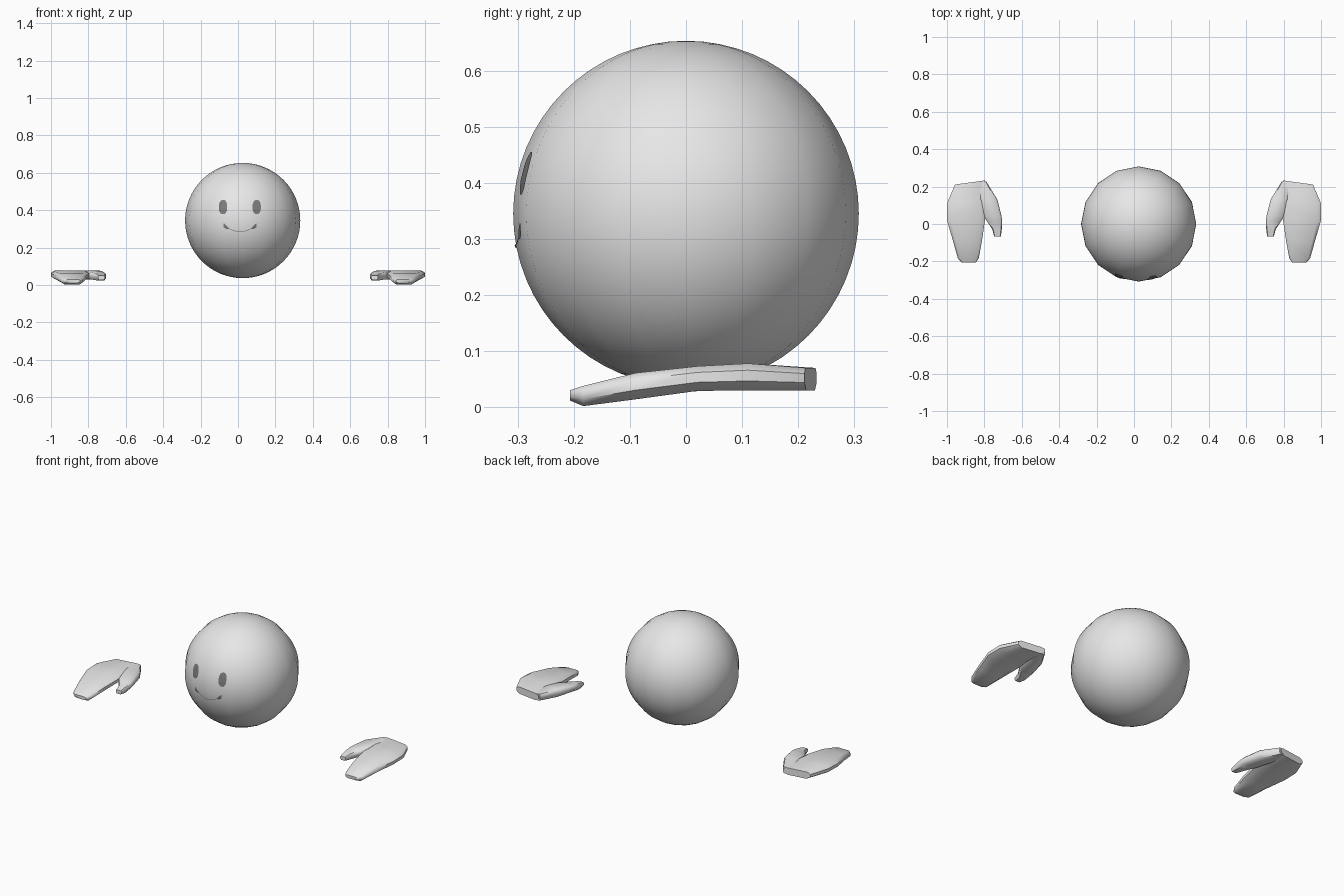
import bpy, bmesh, math
from mathutils import Vector
from mathutils.bvhtree import BVHTree

if "Cube" in bpy.data.objects:
    bpy.data.objects.remove(bpy.data.objects["Cube"])


def material(name, v):
    m = bpy.data.materials.new(name)
    m.diffuse_color = (v, v, v, 1)
    m.use_nodes = True
    m.node_tree.nodes["Principled BSDF"].inputs["Base Color"].default_value = m.diffuse_color
    return m


SKIN = material("light grey", 0.8)
DARK = material("dark grey", 0.2)


def finish(name, bm, mat, angle=None):
    me = bpy.data.meshes.new(name)
    bm.to_mesh(me)
    me.materials.append(mat)
    ob = bpy.data.objects.new(name, me)
    bpy.context.collection.objects.link(ob)
    if angle:
        bpy.ops.object.select_all(action='DESELECT')
        ob.select_set(True)
        bpy.context.view_layer.objects.active = ob
        bpy.ops.object.shade_smooth_by_angle(angle=math.radians(angle))
    return ob


# round head: 16 sides around, 32 rings high
bm = bmesh.new()
bmesh.ops.create_uvsphere(bm, u_segments=16, v_segments=32, radius=0.308)
bmesh.ops.translate(bm, verts=bm.verts, vec=(0.025, 0, 0.345))
surface = BVHTree.FromBMesh(bm)
finish("head", bm, SKIN, 60)


def face_patch(name, fn, nu, nv):
    """Grid of points fn(u, v) -> x, z laid on the front of the head."""
    bm = bmesh.new()
    rows = []
    for j in range(nv + 1):
        row = []
        for i in range(nu + 1):
            x, z = fn(2 * i / nu - 1, 2 * j / nv - 1)
            hit = surface.ray_cast(Vector((x, -1, z)), Vector((0, 1, 0)))[0]
            row.append(bm.verts.new((x, hit.y - 0.003, z)))
        rows.append(row)
    for a, b in zip(rows, rows[1:]):
        for i in range(nu):
            bm.faces.new((a[i], a[i + 1], b[i + 1], b[i]))
    finish(name, bm, DARK)


# oval eyes
def eye(cx):
    return lambda u, v: (cx + u * 0.022 * max(0.35, (1 - abs(v) ** 3) ** 0.5),
                         0.417 + 0.038 * v)


face_patch("left_eye", eye(-0.08), 6, 12)
face_patch("right_eye", eye(0.10), 6, 12)


# smile, thin in the middle and thicker at the corners
def smile(u, v):
    thick = 0.0015 + (0.009 if abs(u) > 0.68 else 0) * min(1, (abs(u) - 0.68) * 6)
    return 0.011 + 0.088 * u, 0.286 + 0.034 * u * u + v * thick


face_patch("mouth", smile, 28, 2)

# hand sections: y, x inner, x outer, z bottom, z top
MITTEN = [(0.222, 0.797, 0.957, 0.030, 0.070), (0.11, 0.797, 1.0, 0.030, 0.078),
          (0.02, 0.797, 1.0, 0.029, 0.073), (-0.09, 0.813, 0.968, 0.014, 0.061),
          (-0.183, 0.83, 0.942, 0.002, 0.038), (-0.207, 0.845, 0.92, 0.012, 0.030)]
THUMB = [(0.228, 0.790, 0.83, 0.032, 0.070), (0.13, 0.730, 0.83, 0.031, 0.077),
         (0.04, 0.708, 0.803, 0.030, 0.070), (0.013, 0.705, 0.785, 0.028, 0.066),
         (-0.03, 0.707, 0.757, 0.024, 0.058), (-0.067, 0.712, 0.748, 0.028, 0.050)]
SECTION = [(0, 0.35), (0, 0.75), (0.1, 1), (0.9, 1),
           (1, 0.75), (1, 0.35), (0.85, 0), (0.15, 0)]


def loft(bm, stations, side, skew):
    rings = []
    for k, (y, x0, x1, z0, z1) in enumerate(stations):
        dy = skew if k == 0 else 0
        rings.append([bm.verts.new((side * (x0 + (x1 - x0) * u), y + dy * (0.5 - u),
                                    z0 + (z1 - z0) * v)) for u, v in SECTION])
    for a, b in zip(rings, rings[1:]):
        for i in range(8):
            j = (i + 1) % 8
            bm.faces.new((a[i], a[j], b[j], b[i]))
    bm.faces.new(rings[0])
    bm.faces.new(rings[-1])


# mirrored mitten hands
for name, side in (("right_hand", 1), ("left_hand", -1)):
    bm = bmesh.new()
    loft(bm, MITTEN, side, 0.022)
    loft(bm, THUMB, side, 0)
    bmesh.ops.recalc_face_normals(bm, faces=bm.faces)
    finish(name, bm, SKIN, 50)
